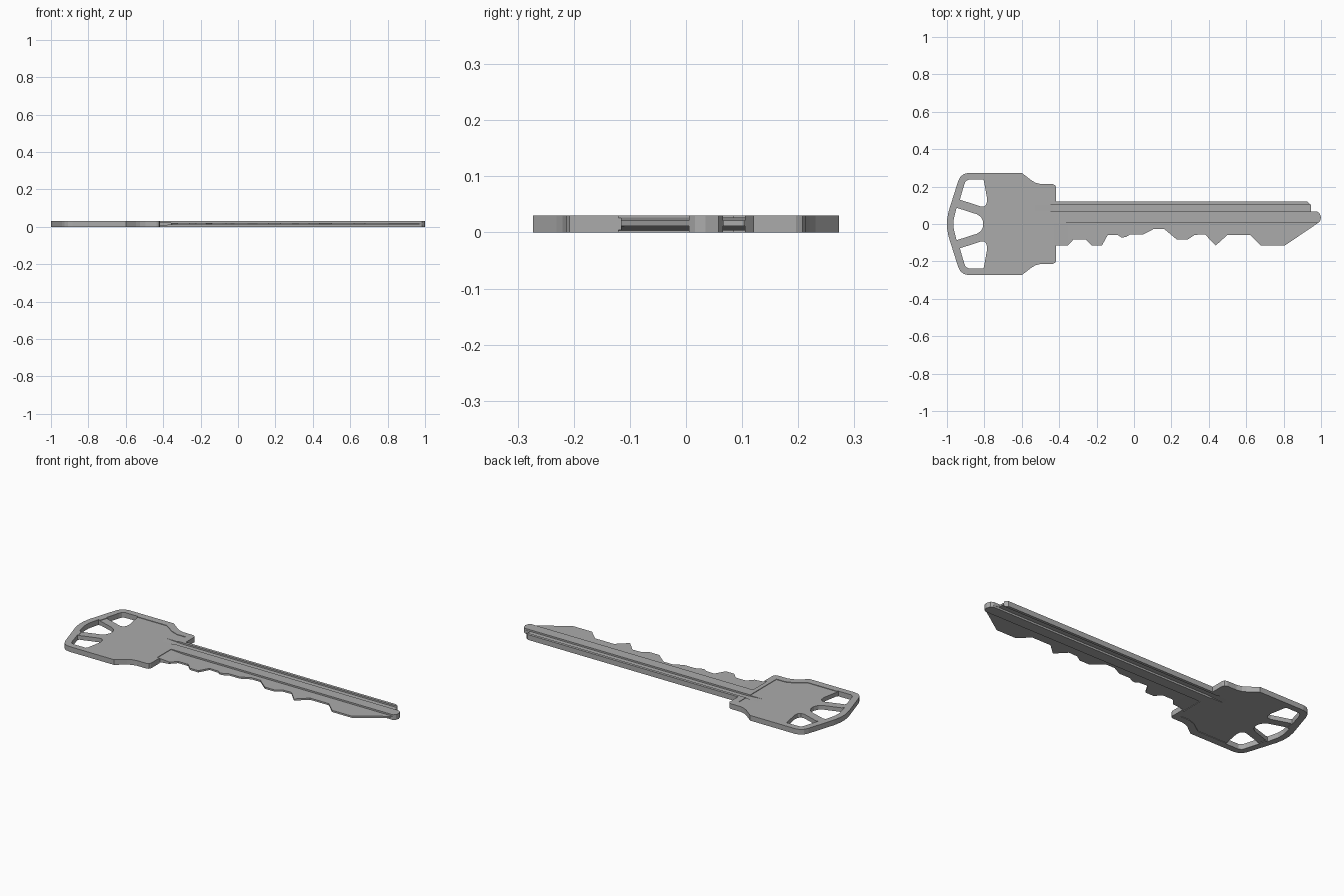
import bpy, bmesh

if "Cube" in bpy.data.objects:
    bpy.data.objects.remove(bpy.data.objects["Cube"])

steel = bpy.data.materials.new("brushed steel grey")
steel.diffuse_color = (0.41, 0.41, 0.41, 1)
steel.use_nodes = True
steel.node_tree.nodes["Principled BSDF"].inputs["Base Color"].default_value = steel.diffuse_color
T = 0.03  # full thickness


def prism(name, pts, lo, hi, axis="z"):
    """Extrude a closed outline along z (xy points) or along y (xz points)."""
    bm = bmesh.new()
    if axis == "z":
        verts = [bm.verts.new((a, b, lo)) for a, b in pts]
        move = (0, 0, hi - lo)
    else:
        verts = [bm.verts.new((a, lo, b)) for a, b in pts]
        move = (0, hi - lo, 0)
    face = bm.faces.new(verts)
    ext = bmesh.ops.extrude_face_region(bm, geom=[face])
    new = [v for v in ext["geom"] if isinstance(v, bmesh.types.BMVert)]
    bmesh.ops.translate(bm, verts=new, vec=move)
    bmesh.ops.recalc_face_normals(bm, faces=bm.faces[:])
    mesh = bpy.data.meshes.new(name)
    bm.to_mesh(mesh)
    bm.free()
    mesh.materials.append(steel)
    obj = bpy.data.objects.new(name, mesh)
    bpy.context.collection.objects.link(obj)
    return obj


def cut(target, cutter):
    """Subtract the cutter, then throw it away."""
    cutter.hide_render = True
    mod = target.modifiers.new("cut", "BOOLEAN")
    mod.operation = "DIFFERENCE"
    mod.solver = "EXACT"
    mod.object = cutter
    bpy.context.view_layer.objects.active = target
    bpy.ops.object.modifier_apply(modifier=mod.name)
    bpy.data.objects.remove(cutter)


def flip(pts):
    return [(x, -y) for x, y in reversed(pts)]


# Outline: upper half of the bow, blade with stepped tip, cut teeth
bow = [(-1, 0.02), (-0.992, 0.065), (-0.94, 0.23), (-0.928, 0.253), (-0.91, 0.267),
       (-0.885, 0.273), (-0.6, 0.273), (-0.545, 0.231), (-0.525, 0.22), (-0.495, 0.213),
       (-0.435, 0.213), (-0.422, 0.208), (-0.416, 0.196)]
tip = [(-0.416, 0.121), (0.925, 0.121), (0.945, 0.103), (0.945, 0.067), (0.978, 0.067),
       (0.992, 0.058), (1.0, 0.035), (0.995, 0.016), (0.985, 0.006)]
teeth = [(0.805, -0.116), (0.68, -0.116), (0.62, -0.058), (0.5, -0.058), (0.437, -0.115),
         (0.38, -0.056), (0.325, -0.058), (0.288, -0.082), (0.228, -0.082), (0.162, -0.027),
         (0.105, -0.027), (0.05, -0.055), (-0.02, -0.055), (-0.04, -0.068), (-0.065, -0.073),
         (-0.085, -0.06), (-0.14, -0.058), (-0.172, -0.116), (-0.225, -0.116),
         (-0.26, -0.082), (-0.323, -0.082), (-0.355, -0.116), (-0.416, -0.116)]
key = prism("key_blank", bow + tip + teeth + flip(bow), 0, T)

# Shallow recess inside the raised rim of the bow, both faces
rim = [(-0.955, 0.01), (-0.938, 0.085), (-0.9, 0.215), (-0.88, 0.232), (-0.615, 0.232),
       (-0.555, 0.19), (-0.51, 0.173), (-0.455, 0.173)]
for lo, hi in ((T - 0.003, T + 0.02), (-0.02, 0.003)):
    cut(key, prism("recess_cutter", rim + flip(rim), lo, hi))

# Three windows in the bow, separated by two spokes
side = [(-0.931, 0.13), (-0.82, 0.094), (-0.8, 0.094), (-0.788, 0.108), (-0.785, 0.135),
        (-0.804, 0.237), (-0.885, 0.237), (-0.9, 0.228), (-0.907, 0.213)]
mid = [(-0.965, 0.02), (-0.949, 0.087), (-0.84, 0.052), (-0.818, 0.037), (-0.806, 0.012)]
for pts in (side, flip(side), mid + flip(mid)):
    cut(key, prism("window_cutter", pts, -0.05, 0.1))

# Lengthwise grooves with ramped run-outs, both faces
for y0, y1, x0, x1 in ((0.066, 0.105, -0.53, -0.43), (-0.1205, 0.005, -0.43, -0.35)):
    upper = [(x0, T - 0.003), (x1, 0.021), (1.1, 0.021), (1.1, 0.06), (x0, 0.06)]
    lower = [(x0, 0.003), (x1, 0.011), (1.1, 0.011), (1.1, -0.04), (x0, -0.04)]
    for pts in (upper, lower):
        cut(key, prism("groove_cutter", pts, y0, y1, "y"))
key.name = "key"
